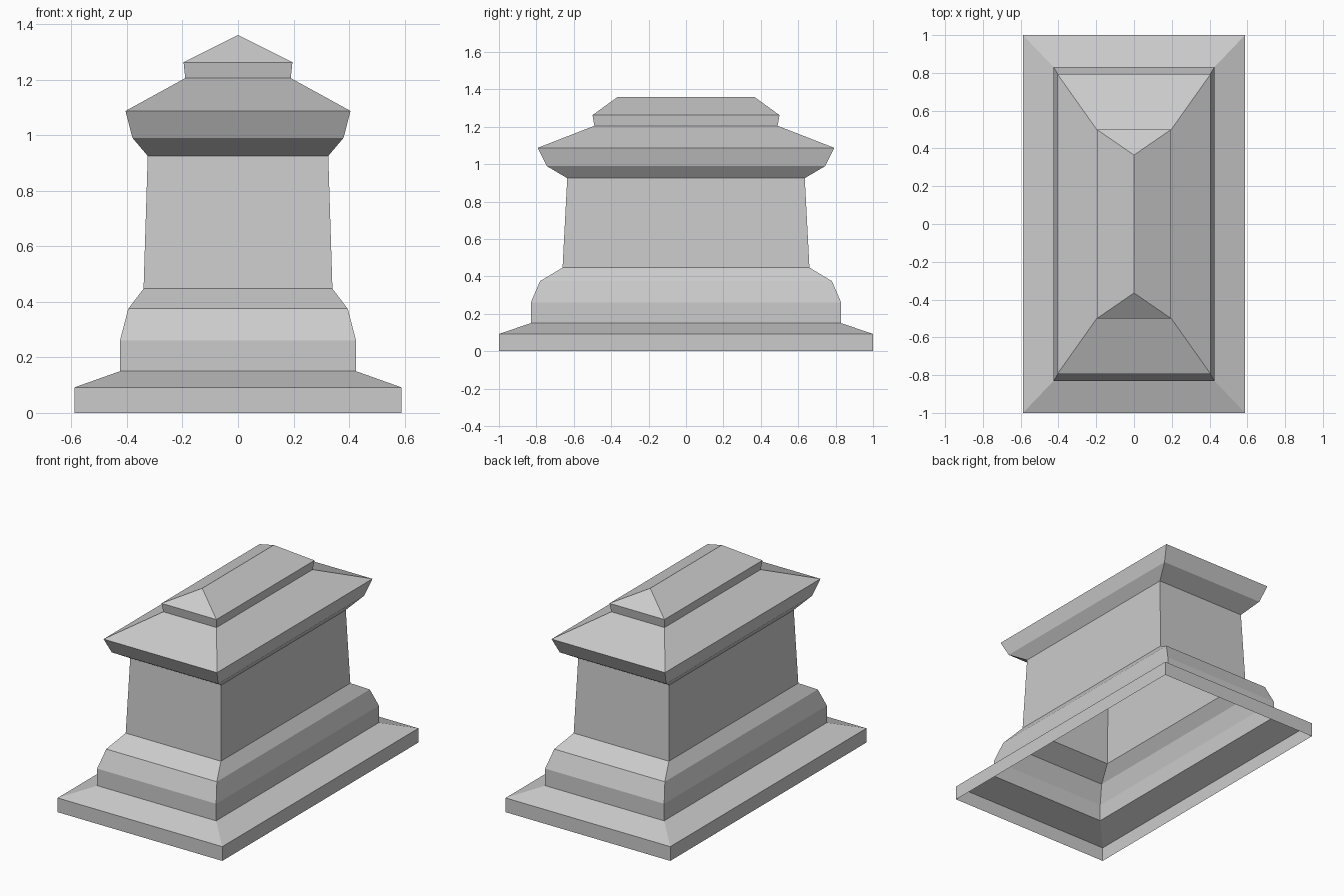
import bpy
import bmesh

cube = bpy.data.objects.get("Cube")
if cube:
    bpy.data.objects.remove(cube, do_unlink=True)

stone = bpy.data.materials.new("grey stone")
stone.use_nodes = True
colour = (0.6, 0.6, 0.6, 1)
stone.diffuse_color = colour
stone.node_tree.nodes["Principled BSDF"].inputs["Base Color"].default_value = colour


def tier(name, rings, ridge=None):
    """Open rectangular shell through (half width, half depth, z) rings,
    optionally closed by a hipped ridge (half length, z)."""
    bm = bmesh.new()
    loops = [[bm.verts.new((sx * w, sy * d, z))
              for sx, sy in ((-1, -1), (1, -1), (1, 1), (-1, 1))]
             for w, d, z in rings]
    for low, high in zip(loops, loops[1:]):
        for i in range(4):
            j = (i + 1) % 4
            bm.faces.new((low[i], low[j], high[j], high[i]))
    if ridge:
        length, z = ridge
        front, back = (bm.verts.new((0, s * length, z)) for s in (-1, 1))
        a, b, c, d = loops[-1]
        for face in ((a, b, front), (b, c, back, front),
                     (c, d, back), (d, a, front, back)):
            bm.faces.new(face)
    mesh = bpy.data.meshes.new(name)
    bm.to_mesh(mesh)
    bm.free()
    mesh.materials.append(stone)
    obj = bpy.data.objects.new(name, mesh)
    bpy.context.collection.objects.link(obj)


# Rings shared between neighbouring tiers
plinth_top = (0.425, 0.83, 0.15)
body_bottom = (0.34, 0.66, 0.447)
body_top = (0.325, 0.635, 0.925)
eaves = (0.405, 0.793, 1.087)
cap_bottom = (0.19, 0.49, 1.205)

# Hollow plinth slab, open underneath
tier("plinth", [(0.588, 1, 0), (0.588, 1, 0.092), plinth_top])
# Chamfered base moulding
tier("base_moulding", [plinth_top, (0.425, 0.83, 0.26),
                       (0.395, 0.78, 0.375), body_bottom])
# Tapered body
tier("body", [body_bottom, body_top])
# Flared cornice
tier("cornice", [body_top, (0.38, 0.745, 0.99), eaves])
# Sloping roof
tier("roof", [eaves, cap_bottom])
# Hipped cap
tier("cap", [cap_bottom, (0.196, 0.5, 1.262)], ridge=(0.365, 1.36))
